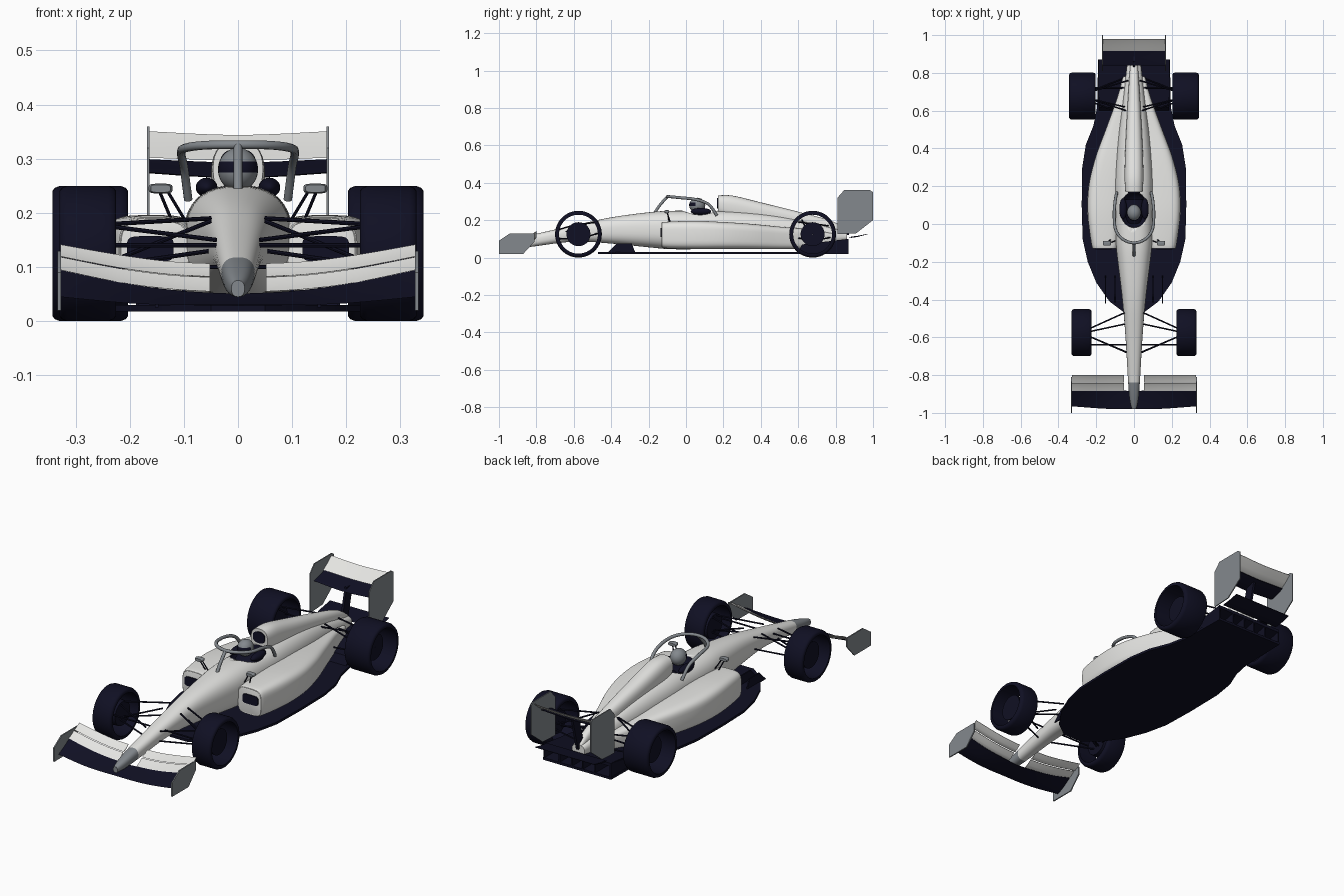
import bpy, bmesh, math
from mathutils import Vector, Matrix

cube = bpy.data.objects.get("Cube")
if cube:
    bpy.data.objects.remove(cube, do_unlink=True)


def material(name, rgb):
    m = bpy.data.materials.new(name)
    m.use_nodes = True
    m.diffuse_color = (*rgb, 1)
    bsdf = next(n for n in m.node_tree.nodes if n.type == 'BSDF_PRINCIPLED')
    bsdf.inputs["Base Color"].default_value = (*rgb, 1)
    return m


WHITE, GREY, DARK = 0, 1, 2
MATS = [material("pearl white", (.78, .78, .76)),
        material("steel grey", (.23, .25, .27)),
        material("midnight navy", (.005, .005, .017))]


def finish(name, bm, mat=WHITE, mirror=False, rule=None, angle=35):
    """Turn a bmesh into a shaded object, coloured whole or by a face rule."""
    bmesh.ops.recalc_face_normals(bm, faces=bm.faces)
    for f in bm.faces:
        f.material_index = rule(f.calc_center_median()) if rule else mat
    me = bpy.data.meshes.new(name)
    bm.to_mesh(me)
    bm.free()
    for m in MATS:
        me.materials.append(m)
    ob = bpy.data.objects.new(name, me)
    bpy.context.collection.objects.link(ob)
    bpy.ops.object.select_all(action='DESELECT')
    ob.select_set(True)
    bpy.context.view_layer.objects.active = ob
    bpy.ops.object.shade_smooth_by_angle(angle=math.radians(angle))
    if mirror:
        ob.modifiers.new("mirror", 'MIRROR')
    return ob


def skin(bm, rings, closed=False):
    """Bridge rings of points; cap the ends, or join the last to the first."""
    vs = [[bm.verts.new(p) for p in r] for r in rings]
    n = len(vs[0])
    for a, b in zip(vs, vs[1:] + (vs[:1] if closed else [])):
        for i in range(n):
            j = (i + 1) % n
            bm.faces.new((a[i], a[j], b[j], b[i]))
    if not closed:
        bm.faces.new(vs[0])
        bm.faces.new(vs[-1])


def resample(rows, steps=5):
    """Smooth curve through the rows."""
    out = []
    for k in range(len(rows) - 1):
        p = [rows[min(max(k + d, 0), len(rows) - 1)] for d in (-1, 0, 1, 2)]
        for s in range(steps):
            t = s / steps
            out.append([b + t * (c - a) / 2 + t * t * (a - 2.5 * b + 2 * c - d / 2)
                        + t ** 3 * (1.5 * (b - c) + (d - a) / 2)
                        for a, b, c, d in zip(*p)])
    return out + [list(rows[-1])]


def loft(name, rows, e=2.5, n=40, **kw):
    """Rounded-box sections: y, centre x, half width, bottom z, top z."""
    def power(v):
        return math.copysign(abs(v) ** (2 / e), v)
    rings = []
    for y, cx, w, lo, hi in resample(rows):
        angles = [2 * math.pi * i / n for i in range(n)]
        rings.append([(cx + w * power(math.cos(a)), y,
                       (lo + hi) / 2 + (hi - lo) / 2 * power(math.sin(a))) for a in angles])
    bm = bmesh.new()
    skin(bm, rings)
    return finish(name, bm, **kw)


def prism(name, pts, x, thick, mat=DARK, mirror=True):
    """Side outline of (y, z) points, extruded across x."""
    bm = bmesh.new()
    skin(bm, [[(x + s * thick / 2, y, z) for y, z in pts] for s in (-1, 1)])
    return finish(name, bm, mat, mirror)


def wing(name, stations, thick=.007, **kw):
    """Aerofoil through stations: x, front y, front z, rear y, rear z."""
    rings = []
    for x, y0, z0, y1, z1 in resample(stations, 4):
        ring = []
        for t, up in ((0, 0), (.15, .6), (.5, .8), (1, .2), (1, -.2), (.5, -.2), (.15, -.5)):
            sag = -.005 * math.sin(math.pi * t)
            ring.append((x, y0 + t * (y1 - y0), z0 + t * (z1 - z0) + sag + thick * up / 2))
        rings.append(ring)
    bm = bmesh.new()
    skin(bm, rings)
    return finish(name, bm, **kw)


def ball(name, centre, radii, **kw):
    bm = bmesh.new()
    bmesh.ops.create_uvsphere(bm, u_segments=32, v_segments=24, radius=1,
                              matrix=Matrix.Translation(centre) @ Matrix.Diagonal((*radii, 1)))
    return finish(name, bm, **kw)


def rods(name, pairs, r=.004, mat=DARK):
    """Thin struts between pairs of points, on both sides."""
    bm = bmesh.new()
    for a, b in pairs:
        a, b = Vector(a), Vector(b)
        turn = (b - a).to_track_quat('Z', 'Y').to_matrix().to_4x4()
        bmesh.ops.create_cone(bm, cap_ends=True, segments=8, radius1=r, radius2=r,
                              depth=(b - a).length,
                              matrix=Matrix.Translation((a + b) / 2) @ turn)
    return finish(name, bm, mat, True)


def lathe(name, profile, y, z, n=56):
    """Spin a closed (x, radius) profile around an axle."""
    bm = bmesh.new()
    skin(bm, [[(x, y + r * math.cos(a), z + r * math.sin(a)) for x, r in profile]
              for a in (2 * math.pi * i / n for i in range(n))], closed=True)
    return finish(name, bm, DARK, True)


def tube(name, pts, r, mat):
    cu = bpy.data.curves.new(name, 'CURVE')
    cu.dimensions, cu.bevel_depth, cu.bevel_resolution, cu.use_fill_caps = '3D', r, 3, True
    sp = cu.splines.new('POLY')
    path = resample(pts, 6)
    sp.points.add(len(path) - 1)
    for p, q in zip(sp.points, path):
        p.co = (*q, 1)
    cu.materials.append(MATS[mat])
    ob = bpy.data.objects.new(name, cu)
    bpy.context.collection.objects.link(ob)
    bpy.ops.object.select_all(action='DESELECT')
    ob.select_set(True)
    bpy.context.view_layer.objects.active = ob
    bpy.ops.object.convert(target='MESH')
    bpy.ops.object.shade_smooth_by_angle(angle=math.radians(40))


# Chassis with a grey nose tip, and the cockpit cut out of it
chassis = loft("chassis", [
    (-.98, 0, .012, .045, .075), (-.93, 0, .023, .046, .093), (-.84, 0, .031, .056, .118),
    (-.6, 0, .045, .085, .172), (-.4, 0, .062, .075, .215), (-.2, 0, .086, .055, .242),
    (-.08, 0, .098, .045, .25), (.1, 0, .1, .045, .25), (.25, 0, .1, .045, .25),
    (.45, 0, .085, .045, .232), (.65, 0, .06, .05, .195), (.86, 0, .035, .09, .14)],
    rule=lambda c: GREY if c.y < -.84 else WHITE)
cutter = ball("cockpit_cutter", (0, .075, .255), (.078, .095, .07), mat=DARK)
cutter.hide_render = True
cut = chassis.modifiers.new("cockpit", 'BOOLEAN')
cut.object, cut.operation, cut.solver = cutter, 'DIFFERENCE', 'EXACT'
bpy.context.view_layer.objects.active = chassis
bpy.ops.object.modifier_apply(modifier=cut.name)
bpy.data.objects.remove(cutter, do_unlink=True)

# Engine cover, sidepods and their inlets
loft("engine_cover", [
    (.17, 0, .046, .23, .332), (.25, 0, .05, .2, .331), (.4, 0, .046, .18, .295),
    (.6, 0, .036, .15, .245), (.78, 0, .025, .12, .195), (.86, 0, .018, .1, .145)])
loft("airbox_inlet", [(.165, 0, .033, .262, .318), (.172, 0, .033, .262, .318)], mat=DARK)
loft("sidepod", [
    (-.13, .155, .06, .062, .183), (-.11, .155, .07, .05, .191), (.05, .16, .085, .045, .196),
    (.2, .15, .09, .045, .19), (.35, .12, .085, .045, .18), (.5, .085, .065, .045, .165),
    (.66, .05, .042, .05, .15), (.78, .03, .028, .065, .13)], e=4, mirror=True)
loft("sidepod_inlet", [(-.135, .162, .043, .11, .157), (-.128, .162, .043, .11, .157)],
     e=5, mat=DARK, mirror=True)

# Driver and cockpit
loft("driver_torso", [(.0, 0, .03, .19, .215), (.06, 0, .05, .19, .245), (.13, 0, .05, .19, .245)],
     mat=DARK)
ball("helmet", (0, .06, .28), (.037, .043, .04),
     rule=lambda c: DARK if c.y < .055 and .273 < c.z < .293 else GREY)
ball("headrest_cushion", (.058, .08, .247), (.02, .055, .018), mat=DARK, mirror=True)
hoop = [(.092, .165, .225), (.1, .12, .285), (.105, .05, .311), (.097, -.03, .32), (.06, -.08, .325)]
tube("halo_hoop", hoop + [(0, -.1, .326)] + [(-x, y, z) for x, y, z in reversed(hoop)], .008, GREY)
tube("halo_pillar", [(0, -.17, .235), (0, -.14, .28), (0, -.1, .325)], .008, GREY)
loft("mirror", [(-.115, .143, .018, .238, .252), (-.1, .143, .022, .236, .254),
                (-.09, .143, .02, .238, .252)], e=4, mat=GREY, mirror=True)
rods("mirror_stalk", [((.13, -.1, .24), (.1, -.09, .19)), ((.145, -.1, .24), (.12, -.08, .18))], .003)

# Floor, bargeboards and diffuser
edge = [(.05, -.47), (.13, -.41), (.2, -.31), (.245, -.2), (.272, -.08), (.277, .1),
        (.274, .3), (.255, .42), (.215, .52), (.195, .62), (.19, .87)]
bm = bmesh.new()
outline = edge + [(-x, y) for x, y in reversed(edge)]
skin(bm, [[(x, y, z) for x, y in outline] for z in (.018, .03)])
finish("floor", bm, DARK)
for x in (.1, .15):
    prism("bargeboard", [(-.42, .025), (-.27, .025), (-.29, .075), (-.37, .075)], x, .006)
prism("diffuser_roof", [(.6, .03), (.87, .085), (.87, .1), (.62, .07)], 0, .37, mirror=False)
for x in (.03, .1, .185):
    prism("diffuser_fence", [(.62, .02), (.87, .02), (.87, .1), (.62, .06)], x, .007)

# Front wing
wing("front_wing_main", [(0, -.98, .03, -.885, .05), (.1, -.98, .03, -.88, .055),
                         (.2, -.975, .033, -.88, .068), (.33, -.965, .045, -.875, .095)],
     mat=DARK, mirror=True)
for tag, a, b in (("lower", 0, .5), ("upper", .54, 1)):
    rows = []
    for x, z0, z1 in ((.052, .055, .106), (.13, .06, .11), (.22, .072, .122), (.328, .095, .141)):
        rows.append((x, -.885 + .085 * a, z0 + (z1 - z0) * a, -.885 + .085 * b, z0 + (z1 - z0) * b))
    wing("front_flap_" + tag, rows, mat=WHITE, mirror=True)
prism("front_endplate", [(-1, .02), (-.87, .02), (-.81, .085), (-.81, .13), (-.94, .13), (-1, .09)],
      .33, .006, GREY)

# Rear wing
wing("rear_wing_main", [(-.165, .84, .275, .925, .298), (0, .84, .265, .925, .292),
                        (.165, .84, .275, .925, .298)], .012, mat=DARK)
wing("rear_wing_flap", [(-.165, .915, .302, .98, .35), (0, .915, .297, .98, .343),
                        (.165, .915, .302, .98, .35)], .008, mat=WHITE)
wing("beam_wing", [(-.165, .87, .108, .97, .126), (0, .87, .108, .97, .126),
                   (.165, .87, .108, .97, .126)], .012, mat=DARK)
prism("rear_wing_pillar", [(.82, .12), (.87, .12), (.91, .28), (.86, .28)], 0, .012, mirror=False)
prism("rear_endplate", [(.81, .125), (.91, .13), (1, .2), (1, .35), (.985, .36), (.845, .36), (.81, .32)],
      .166, .005, GREY)

# Open wheels with central hubs
for tag, y, x0, x1 in (("front", -.575, .225, .33), ("rear", .677, .203, .343)):
    mid = (x0 + x1) / 2
    lathe(tag + "_tyre", [(x0, .104), (x0, .115), (x0 + .004, .121), (x0 + .014, .125),
                          (x1 - .014, .125), (x1 - .004, .121), (x1, .115), (x1, .104)], y, .125)
    lathe(tag + "_hub", [(mid - .035, .001), (mid - .035, .06), (mid + .02, .064),
                         (mid + .02, .001)], y, .125)

# Suspension arms
rods("front_suspension", [
    ((.26, -.565, .178), (.05, -.47, .19)), ((.26, -.585, .178), (.04, -.68, .15)),
    ((.26, -.565, .1), (.05, -.47, .13)), ((.26, -.585, .1), (.035, -.68, .1)),
    ((.26, -.64, .14), (.04, -.64, .14)), ((.26, -.575, .1), (.05, -.53, .185))])
rods("rear_suspension", [
    ((.26, .67, .18), (.04, .6, .19)), ((.26, .69, .18), (.03, .76, .17)),
    ((.26, .66, .09), (.05, .58, .11)), ((.26, .69, .09), (.03, .78, .11)),
    ((.26, .72, .135), (.03, .72, .14)), ((.26, .67, .1), (.05, .62, .2))])
